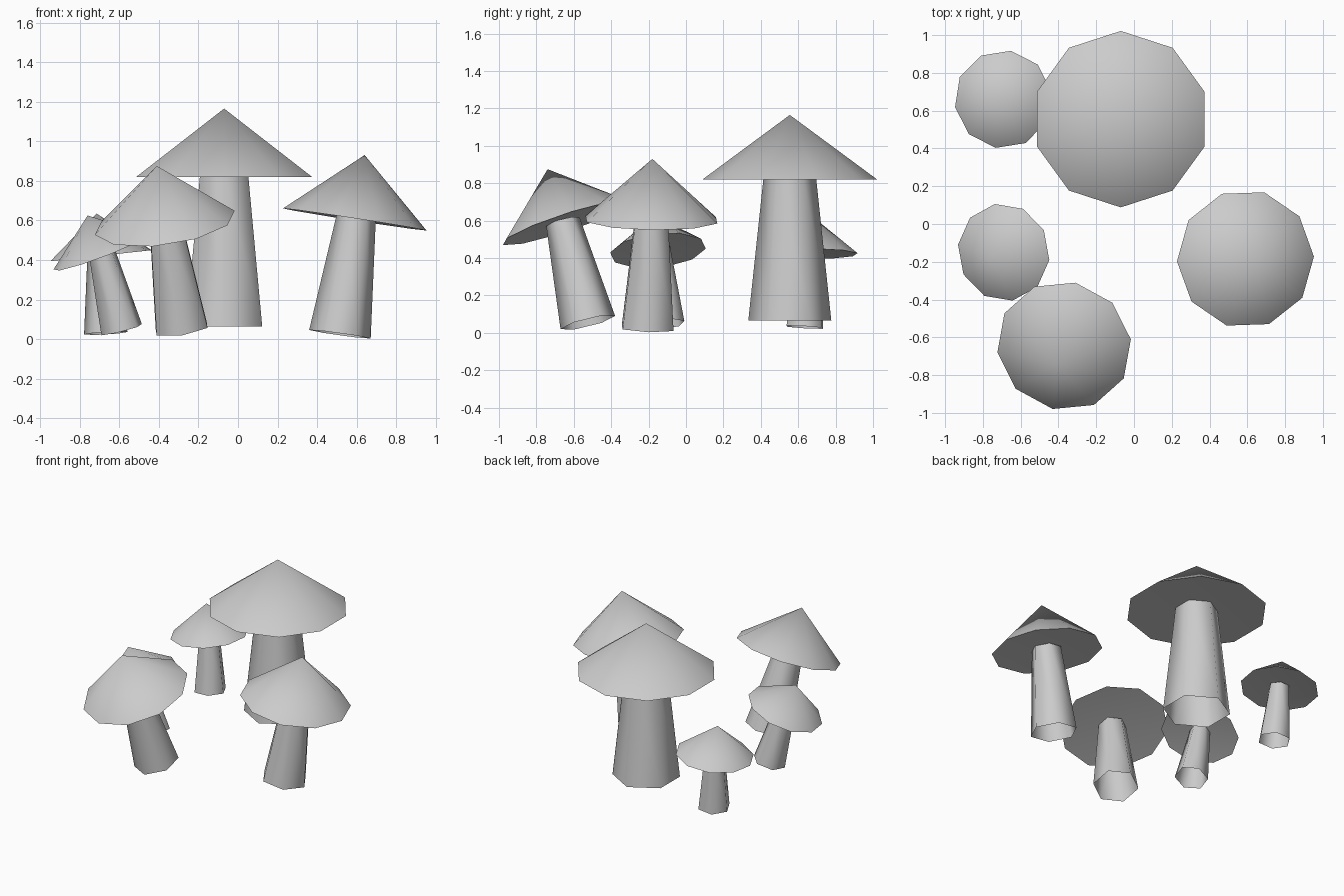
import bpy
import bmesh
from math import radians
from mathutils import Matrix, Vector

cube = bpy.data.objects.get("Cube")
if cube:
    bpy.data.objects.remove(cube)

grey = bpy.data.materials.new("light grey")
grey.use_nodes = True
grey.diffuse_color = (0.6, 0.6, 0.6, 1)
grey.node_tree.nodes["Principled BSDF"].inputs["Base Color"].default_value = (0.6, 0.6, 0.6, 1)

UP = Vector((0, 0, 1))


def finish(name, bm, origin, axis, spin):
    """Turn the mesh about its own axis, tilt it, place it and smooth its sides."""
    tilt = UP.rotation_difference(axis).to_matrix().to_4x4()
    turn = Matrix.Rotation(radians(spin), 4, "Z")
    bm.transform(Matrix.Translation(origin) @ tilt @ turn)
    for face in bm.faces:
        face.smooth = True
    mesh = bpy.data.meshes.new(name)
    bm.to_mesh(mesh)
    bm.free()
    mesh.set_sharp_from_angle(angle=radians(75))
    mesh.materials.append(grey)
    bpy.context.collection.objects.link(bpy.data.objects.new(name, mesh))


def cap(name, center, apex, radius, spin):
    """Ten-sided pointed cap with a barely hollowed underside."""
    axis = apex - center
    bm = bmesh.new()
    rim = bmesh.ops.create_circle(bm, segments=10, radius=radius)["verts"]
    tip = bm.verts.new((0, 0, axis.length))
    hollow = bm.verts.new((0, 0, 0.02))
    for a, b in zip(rim, rim[1:] + rim[:1]):
        bm.faces.new((a, b, tip))
        bm.faces.new((b, a, hollow))
    bmesh.ops.recalc_face_normals(bm, faces=bm.faces)
    finish(name, bm, center, axis, spin)


def stem(name, foot, top, foot_radius, top_radius, spin):
    """Six-sided tapered tube, open at the foot."""
    axis = top - foot
    length = axis.length + 0.015
    bm = bmesh.new()
    bmesh.ops.create_cone(bm, cap_ends=False, segments=6, radius1=foot_radius,
                          radius2=top_radius, depth=length,
                          matrix=Matrix.Translation((0, 0, length / 2)))
    finish(name, bm, foot, axis, spin)


# name, cap centre, cap apex, cap radius, stem foot, stem top, stem radii, spin
mushrooms = [
    ("large", (-0.07, 0.555, 0.82), (-0.07, 0.555, 1.165), 0.467,
     (-0.07, 0.555, 0.065), (-0.07, 0.555, 0.82), (0.222, 0.14), 0),
    ("left", (0.59, -0.185, 0.605), (0.64, -0.18, 0.93), 0.367,
     (0.515, -0.205, 0.025), (0.595, -0.184, 0.6), (0.157, 0.1), 92),
    ("front", (-0.37, -0.645, 0.588), (-0.41, -0.74, 0.875), 0.36,
     (-0.285, -0.525, 0.055), (-0.365, -0.655, 0.582), (0.15, 0.092), 61),
    ("small_right", (-0.69, -0.15, 0.44), (-0.76, -0.17, 0.625), 0.26,
     (-0.588, -0.115, 0.048), (-0.688, -0.15, 0.44), (0.11, 0.068), 46),
    ("small_back", (-0.692, 0.66, 0.422), (-0.715, 0.66, 0.635), 0.26,
     (-0.668, 0.635, 0.03), (-0.69, 0.658, 0.42), (0.11, 0.07), 27),
]

for name, center, apex, radius, foot, top, radii, spin in mushrooms:
    cap(name + "_mushroom_cap", Vector(center), Vector(apex), radius, spin)
    stem(name + "_mushroom_stem", Vector(foot), Vector(top), *radii, spin)
